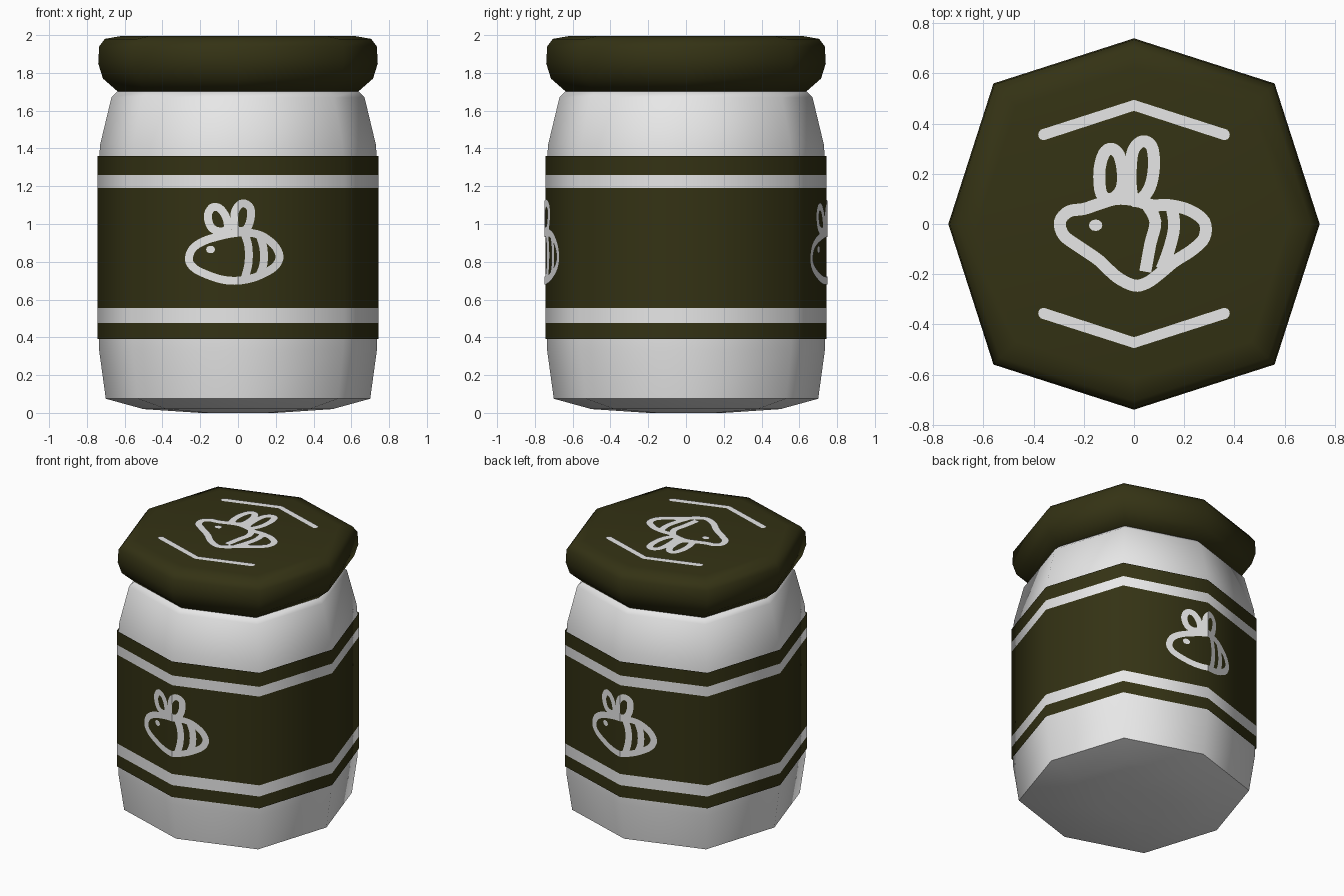
import bpy, bmesh, math
from mathutils import Vector

if "Cube" in bpy.data.objects:
    bpy.data.objects.remove(bpy.data.objects["Cube"])


def material(name, rgb):
    m = bpy.data.materials.new(name)
    m.diffuse_color = (*rgb, 1)
    m.use_nodes = True
    m.node_tree.nodes["Principled BSDF"].inputs["Base Color"].default_value = m.diffuse_color
    return m


WHITE = material("white", (0.8, 0.8, 0.8))
OLIVE = material("dark_olive", (0.034, 0.032, 0.007))
DIAG = 0.757  # x and y of a diagonal corner, relative to an axis corner


def finish(name, bm, mats, angle=None):
    me = bpy.data.meshes.new(name)
    bm.to_mesh(me)
    bm.free()
    for m in mats:
        me.materials.append(m)
    ob = bpy.data.objects.new(name, me)
    bpy.context.collection.objects.link(ob)
    if angle:
        bpy.context.view_layer.objects.active = ob
        ob.select_set(True)
        bpy.ops.object.shade_smooth_by_angle(angle=math.radians(angle))
        ob.select_set(False)
    return ob


def eight_sided(profile, caps=True):
    """Loft (radius, z) pairs through the eight-cornered outline."""
    bm = bmesh.new()
    corners = [(1, 0), (DIAG, DIAG), (0, 1), (-DIAG, DIAG),
               (-1, 0), (-DIAG, -DIAG), (0, -1), (DIAG, -DIAG)]
    rings = [[bm.verts.new((r * x, r * y, z)) for x, y in corners] for r, z in profile]
    for a, b in zip(rings, rings[1:]):
        for i in range(8):
            j = (i + 1) % 8
            bm.faces.new((a[i], a[j], b[j], b[i]))
    if caps:
        bm.faces.new(rings[0][::-1])
        bm.faces.new(rings[-1])
    return bm


# Jar body
body = [(0.2, 0.0), (0.5, 0.02), (0.70, 0.075), (0.735, 0.33), (0.738, 0.45),
        (0.738, 1.3), (0.73, 1.42), (0.67, 1.67), (0.635, 1.705)]
finish("jar_body", eight_sided(body), [WHITE], 60)

# Lid
lid = [(0.635, 1.70), (0.715, 1.77), (0.74, 1.85), (0.735, 1.94), (0.705, 1.98), (0.62, 1.995)]
finish("lid", eight_sided(lid), [OLIVE], 60)

# Label band with two white stripes
bm = eight_sided([(0.745, z) for z in (0.39, 0.475, 0.555, 1.19, 1.26, 1.36)], caps=False)
for f in bm.faces:
    z = f.calc_center_median().z
    f.material_index = int(0.475 < z < 0.555 or 1.19 < z < 1.26)
finish("label", bm, [OLIVE, WHITE], 60)


def smooth_path(pts, closed, steps=4):
    """Catmull-Rom curve through the points."""
    n = len(pts)
    get = (lambda i: pts[i % n]) if closed else (lambda i: pts[max(0, min(n - 1, i))])
    out = []
    for i in range(n if closed else n - 1):
        a, b, c, d = (get(i + k) for k in (-1, 0, 1, 2))
        for s in range(steps):
            t = s / steps
            out.append(0.5 * (2 * b + (c - a) * t + (2 * a - 5 * b + 4 * c - d) * t * t
                              + (3 * b - a - 3 * c + d) * t ** 3))
    if not closed:
        out.append(pts[-1])
    return out


def stroke(bm, pts, width, closed=False, smooth=True):
    """Flat painted line in the xy plane."""
    path = [Vector(p) for p in pts]
    if smooth:
        path = smooth_path(path, closed)
    n = len(path)
    pairs = []
    for i, p in enumerate(path):
        before = path[i - 1] if closed or i else p
        after = path[(i + 1) % n] if closed or i < n - 1 else p
        t = (after - before).normalized()
        side = Vector((-t.y, t.x)) * width / 2
        pairs.append([bm.verts.new((*(p + s * side), 0)) for s in (-1, 1)])
    for i in range(n if closed else n - 1):
        a, b = pairs[i], pairs[(i + 1) % n]
        bm.faces.new((a[0], b[0], b[1], a[1]))


def dot(bm, c, rx, ry):
    ring = [(c[0] + rx * math.cos(k * math.pi / 6), c[1] + ry * math.sin(k * math.pi / 6), 0)
            for k in range(12)]
    bm.faces.new([bm.verts.new(p) for p in ring])


def face_up(bm):
    for f in bm.faces:
        f.normal_update()
        if f.normal.z < 0:
            f.normal_flip()


# Bee drawing on the label, in hundredths of a unit (x, z)
L_BODY = [(-26, 81), (-24, 87), (-18, 91), (-10, 93.5), (-3, 95), (4, 95.5), (12, 94),
          (19, 89), (22, 83), (20, 78), (15, 74.5), (8, 71.5), (0, 70), (-8, 70.5), (-16, 73), (-23, 76.5)]
L_WING_L = [(-16, 104), (-14, 108.5), (-10, 108.5), (-6.5, 104), (-5.5, 98), (-9, 96), (-14, 98)]
L_WING_R = [(-2, 103), (-1, 108), (2.5, 111), (6.5, 108.5), (6.5, 102), (4, 97), (-1, 97)]
L_STRIPES = [[(3.5, 95), (5.5, 88), (5.5, 79), (3.5, 71)], [(11.5, 94), (13.5, 87), (13.5, 79), (11.5, 73)]]

# Stretched bee drawing on the lid (x, y)
T_BODY = [(-29.5, 1), (-26, 5), (-20, 6), (-14, 8), (-7, 10), (0, 9.5), (7, 7.5), (14, 7.5), (22, 5.5),
          (28, 1), (28, -5.5), (23, -10.5), (16, -15), (10, -20), (5, -23.5), (0, -24.5), (-7, -21),
          (-14, -14.5), (-22, -9), (-28, -4.5)]
T_WING_L = [(-13, 12), (-13.8, 21), (-12, 28), (-9, 30), (-6, 27.5), (-4.5, 21), (-5, 14), (-9, 10)]
T_WING_R = [(-1.2, 14), (-1.2, 24), (0, 30), (3.5, 33), (7, 31), (8, 24), (6.8, 16), (4, 11), (0.5, 9)]
T_STRIPES = [[(5, 8), (8.5, 1), (6.5, -8), (4.5, -19)], [(15, 7), (16, -1), (14, -10), (11, -18)]]


def bee(outlines, stripes, width, eye):
    bm = bmesh.new()
    for line in outlines:
        stroke(bm, line, width, closed=True)
    for line in stripes:
        stroke(bm, line, width)
    dot(bm, *eye)
    return bm


# Front and back bees, folded around the label's corner
for name, turn in (("front_bee", 1), ("back_bee", -1)):
    bm = bee([L_BODY, L_WING_L, L_WING_R], L_STRIPES, 4.2, ((-14.5, 86.5), 2.4, 2.0))
    bmesh.ops.bisect_plane(bm, geom=bm.verts[:] + bm.edges[:] + bm.faces[:],
                           plane_co=(0, 0, 0), plane_no=(1, 0, 0))
    face_up(bm)
    slope = (1 - DIAG) / DIAG
    for v in bm.verts:
        x, z = v.co.x / 100, v.co.y / 100
        y = -0.749 + abs(x) * slope
        v.co = (turn * x, turn * y, z)
    finish(name, bm, [WHITE])

# Lid bee and the two bent lines
bm = bee([T_BODY, T_WING_L, T_WING_R], T_STRIPES, 4.8, ((-15.3, -0.5), 2.7, 2.3))
for s in (1, -1):
    stroke(bm, [(-36.5, 35.5 * s), (0, 47.3 * s), (36.5, 35.5 * s)], 4.4, smooth=False)
    for x in (-36, 36):
        dot(bm, (x, 35.6 * s), 2.2, 2.2)
face_up(bm)
for v in bm.verts:
    v.co = (v.co.x / 100, v.co.y / 100, 2.0)
finish("lid_drawing", bm, [WHITE])
